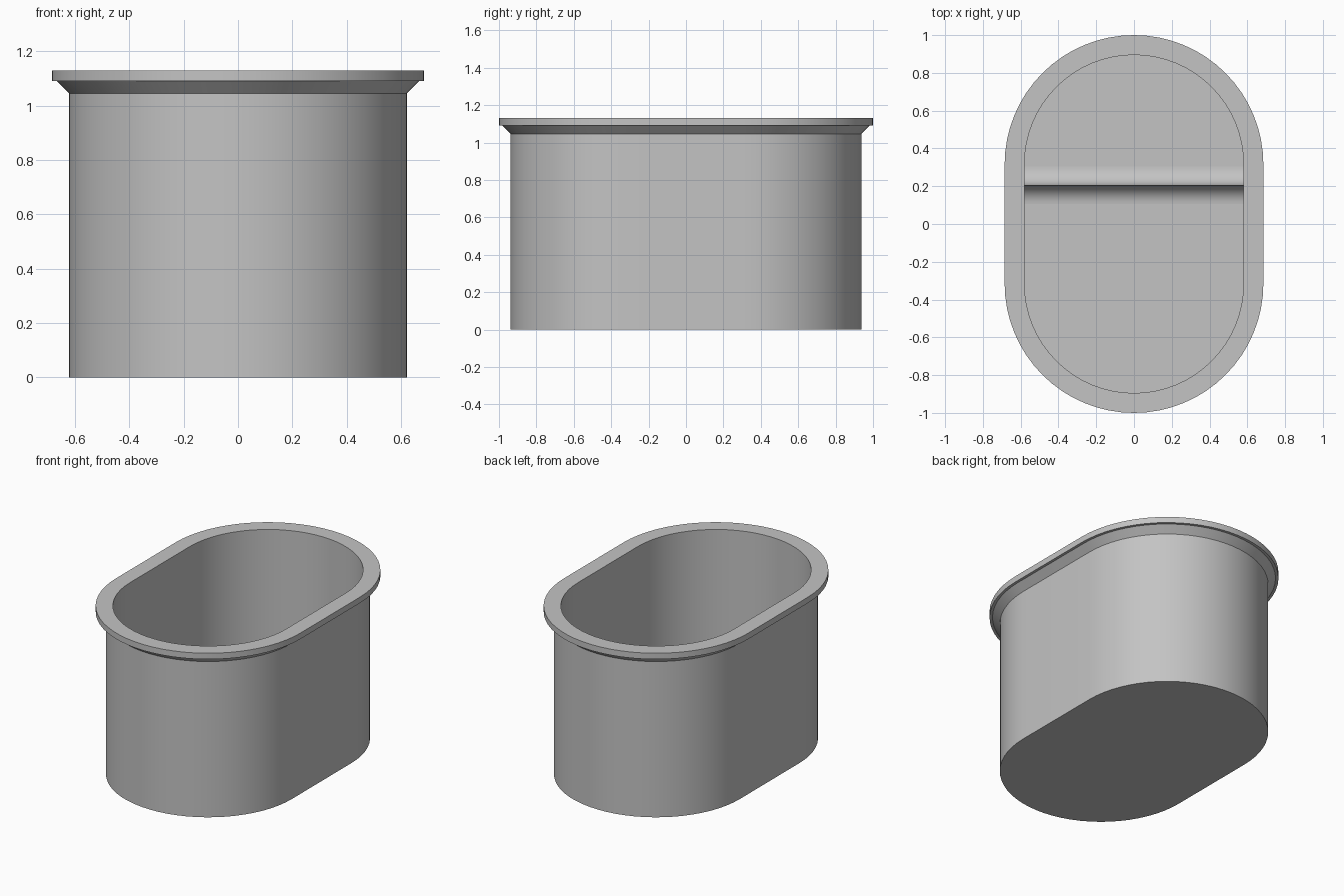
import bpy, bmesh, math

cube = bpy.data.objects.get("Cube")
if cube:
    bpy.data.objects.remove(cube, do_unlink=True)

STRAIGHT = 0.315   # half length of the straight side
SEGMENTS = 32      # steps around each rounded end
WALL_IN = 0.58
FLOOR = 0.04

grey = bpy.data.materials.new("plain grey")
grey.use_nodes = True
colour = (0.55, 0.55, 0.55, 1)
grey.diffuse_color = colour
grey.node_tree.nodes["Principled BSDF"].inputs["Base Color"].default_value = colour


def finish(bm, name):
    bmesh.ops.recalc_face_normals(bm, faces=bm.faces)
    mesh = bpy.data.meshes.new(name)
    bm.to_mesh(mesh)
    bm.free()
    mesh.materials.append(grey)
    obj = bpy.data.objects.new(name, mesh)
    bpy.context.collection.objects.link(obj)
    bpy.ops.object.select_all(action="DESELECT")
    obj.select_set(True)
    bpy.context.view_layer.objects.active = obj
    bpy.ops.object.shade_smooth_by_angle(angle=math.radians(30))
    return obj


def oval_ring(bm, radius, z):
    ring = []
    for start, shift in ((0, STRAIGHT), (math.pi, -STRAIGHT)):
        for i in range(SEGMENTS + 1):
            a = start + math.pi * i / SEGMENTS
            ring.append(bm.verts.new((radius * math.cos(a), shift + radius * math.sin(a), z)))
    return ring


# Oval cup: outer wall, flared collar, flat rim, inner wall and floor
profile = [(0.622, 0), (0.622, 1.045), (0.667, 1.09), (0.685, 1.09),
           (0.685, 1.13), (WALL_IN, 1.13), (WALL_IN, FLOOR)]
bm = bmesh.new()
rings = [oval_ring(bm, r, z) for r, z in profile]
for low, high in zip(rings, rings[1:]):
    for i in range(len(low)):
        j = (i + 1) % len(low)
        bm.faces.new((low[i], low[j], high[j], high[i]))
bm.faces.new(rings[0])
bm.faces.new(rings[-1])
finish(bm, "oval_cup")

# Floor ridge: two concave fillets meeting at a sharp crest
RIDGE_Y, FILLET, STEPS = 0.205, 0.1, 10
curve = []
for i in range(STEPS + 1):
    a = 0.5 * math.pi * i / STEPS
    curve.append((FILLET * (1 - math.sin(a)), FILLET * (1 - math.cos(a))))
section = [(RIDGE_Y - d, FLOOR + h) for d, h in reversed(curve)]
section = section[::-1] if section[0][1] < section[-1][1] else section
half = [(d, h) for d, h in curve]
left = [(RIDGE_Y - d, FLOOR + h) for d, h in reversed(half)]
right = [(RIDGE_Y + d, FLOOR + h) for d, h in half]
outline = sorted(set(left + right))
bm = bmesh.new()
ends = [[bm.verts.new((x, y, z)) for y, z in outline] for x in (-WALL_IN, WALL_IN)]
for i in range(len(outline) - 1):
    bm.faces.new((ends[0][i], ends[0][i + 1], ends[1][i + 1], ends[1][i]))
finish(bm, "floor_ridge")
